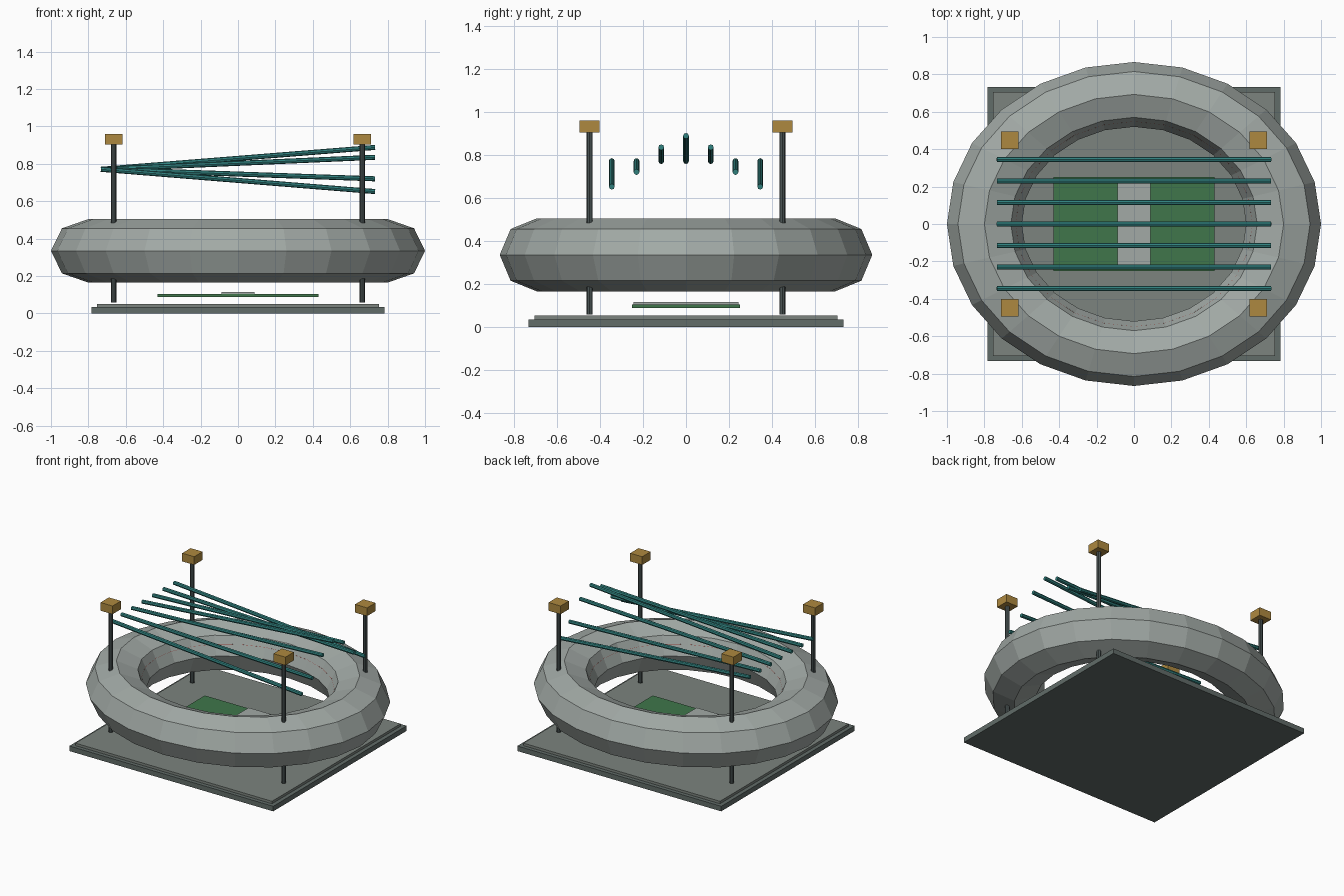
import bpy, math
from mathutils import Vector

if "Cube" in bpy.data.objects:
    bpy.data.objects.remove(bpy.data.objects["Cube"])


def material(name, rgb):
    m = bpy.data.materials.new(name)
    m.diffuse_color = (*rgb, 1)
    m.use_nodes = True
    m.node_tree.nodes["Principled BSDF"].inputs["Base Color"].default_value = m.diffuse_color
    return m


stone = material("stone", (0.36, 0.40, 0.38))
paving = material("paving", (0.20, 0.23, 0.21))
plinth_grey = material("plinth_grey", (0.12, 0.15, 0.14))
grass = material("grass", (0.05, 0.18, 0.07))
steel = material("steel", (0.07, 0.09, 0.09))
teal = material("teal", (0.03, 0.22, 0.21))
amber = material("amber", (0.42, 0.25, 0.05))
red = material("red", (0.35, 0.06, 0.05))


def finish(name, mat):
    o = bpy.context.object
    o.name = name
    o.data.materials.append(mat)
    return o


def box(name, x, y, hx, hy, z0, z1, mat):
    bpy.ops.mesh.primitive_cube_add(size=2, location=(x, y, (z0 + z1) / 2))
    bpy.context.object.scale = (hx, hy, (z1 - z0) / 2)
    return finish(name, mat)


def rod(name, a, b, r, mat):
    a, b = Vector(a), Vector(b)
    d = b - a
    bpy.ops.mesh.primitive_cylinder_add(vertices=8, radius=r, depth=d.length,
                                        location=(a + b) / 2,
                                        rotation=d.to_track_quat('Z', 'Y').to_euler())
    return finish(name, mat)


def ring(name, major, minor, z, zscale, mat):
    bpy.ops.mesh.primitive_torus_add(major_segments=24, minor_segments=8, major_radius=major,
                                     minor_radius=minor, location=(0, 0, z))
    bpy.context.object.scale = (1, 0.866, zscale)
    return finish(name, mat)


# Stepped base
box("plinth", 0, 0, 0.783, 0.732, 0, 0.035, plinth_grey)
box("plaza", 0, 0, 0.755, 0.705, 0.035, 0.052, paving)

# Playing field and centre strip
box("field", 0, 0, 0.43, 0.25, 0.088, 0.105, grass)
box("centre_strip", 0, 0, 0.088, 0.243, 0.103, 0.115, stone)

# Oval bowl with a thin seating trim on its inner face
ring("bowl", 0.8, 0.2, 0.335, 0.85, stone)
ring("seat_trim", 0.645, 0.016, 0.393, 1, red)

# Floodlight masts at the four corners
for sx in (-1, 1):
    for sy in (-1, 1):
        x, y = sx * 0.664, sy * 0.448
        rod("light_mast", (x, y, 0.058), (x, y, 0.91), 0.014, steel)
        box("floodlight", x, y, 0.046, 0.046, 0.903, 0.96, amber)

# Fanned roof beams, mirrored about y = 0
for i, z in enumerate((0.888, 0.835, 0.72, 0.652)):
    for s in ((1,) if i == 0 else (-1, 1)):
        y = s * i * 0.115
        rod("roof_beam", (-0.733, y, 0.771), (0.733, y, z), 0.0135, teal)
